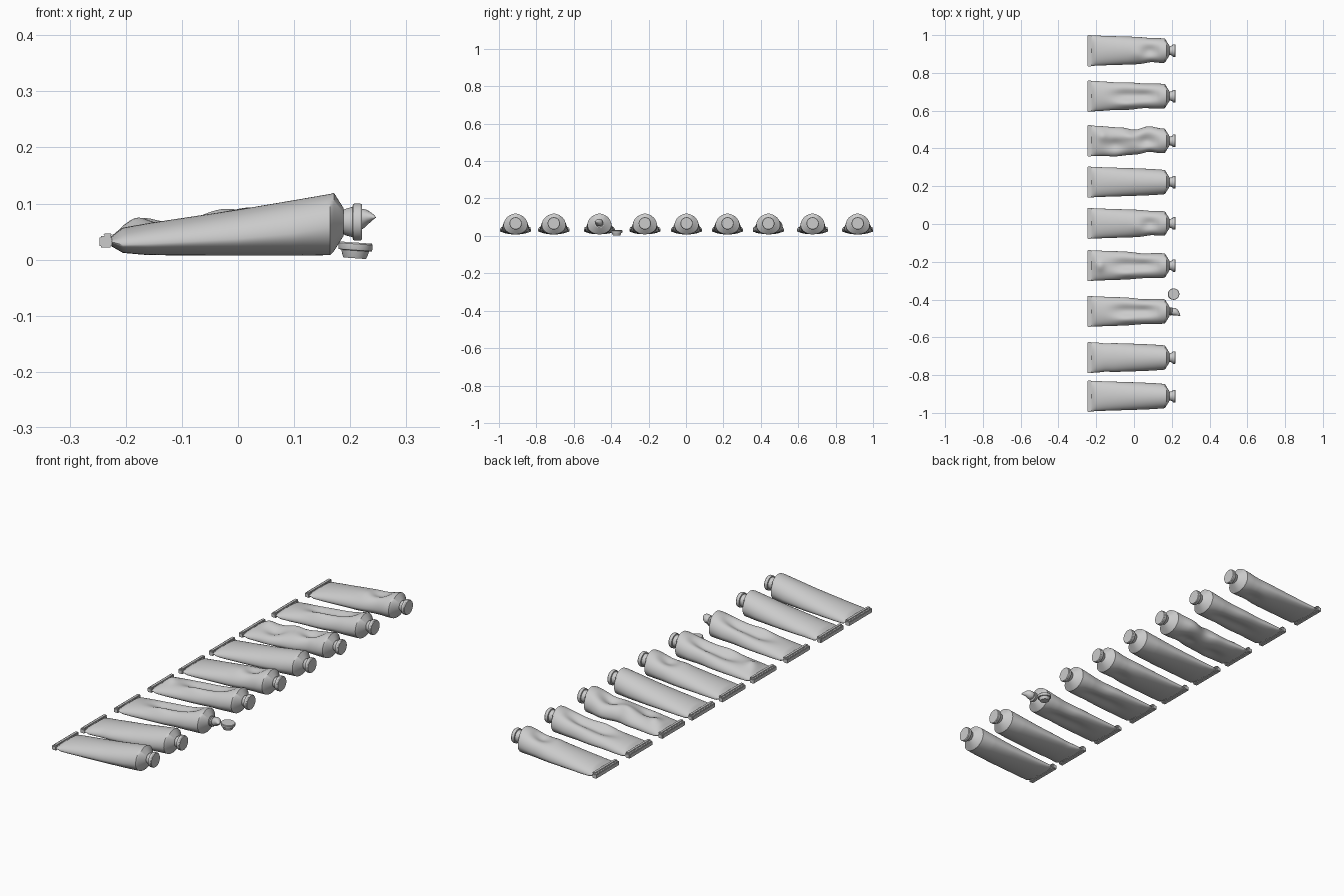
import bpy, bmesh
from math import sin, cos, pi, exp, radians
from mathutils import Vector, Matrix

if "Cube" in bpy.data.objects:
    bpy.data.objects.remove(bpy.data.objects["Cube"])

AXIS_Z = 0.067
SEG = 48


def add_object(name, bm, loc=(0, 0, 0)):
    bmesh.ops.recalc_face_normals(bm, faces=bm.faces)
    me = bpy.data.meshes.new(name)
    bm.to_mesh(me)
    bm.free()
    ob = bpy.data.objects.new(name, me)
    ob.location = loc
    bpy.context.collection.objects.link(ob)
    return ob


def loft(bm, rings):
    """Skin closed rings of points and cap both ends."""
    vs = [[bm.verts.new(p) for p in r] for r in rings]
    n = len(vs[0])
    for a, b in zip(vs, vs[1:]):
        for i in range(n):
            j = (i + 1) % n
            bm.faces.new((a[i], a[j], b[j], b[i]))
    bm.faces.new(vs[0])
    bm.faces.new(vs[-1])


def lathe(name, profile, loc):
    """Revolve (x, radius) pairs around the x axis."""
    bm = bmesh.new()
    loft(bm, [[(x, r * cos(2 * pi * i / 32), r * sin(2 * pi * i / 32)) for i in range(32)]
              for x, r in profile])
    return add_object(name, bm, loc)


# Body stations: x, half width, widest z, bottom z, top z
STATIONS = [(-0.226, .081, .032, .024, .042), (-0.205, .080, .026, .012, .057),
            (-0.16, .078, .028, .008, .065), (0.0, .073, .037, .007, .089),
            (0.10, .069, .047, .007, .106), (0.164, .064, .058, .008, .117)]


def station(x):
    for a, b in zip(STATIONS, STATIONS[1:]):
        if x <= b[0] + 1e-6:
            t = (x - a[0]) / (b[0] - a[0])
            return [p + (q - p) * t for p, q in zip(a[1:], b[1:])]


def gauss(d, s):
    return exp(-(d / s) ** 2)


def tube_body(name, y0, dents, waists):
    bm = bmesh.new()
    rings = []
    rows = 56
    for k in range(rows + 1):
        x = -0.226 + 0.39 * k / rows
        w, zw, zb, zt = station(x)
        # dents fade out at the rigid shoulder and the crimp
        fade = min(1, (0.164 - x) / 0.04) * min(1, (x + 0.226) / 0.03)
        ring = []
        for i in range(SEG):
            a = 2 * pi * i / SEG
            y, s = w * cos(a), sin(a)
            z = zw + s * ((zt - zw) if s > 0 else (zw - zb))
            for dx, dy, sx, sy, depth in dents:
                g = gauss(x - dx, sx) * gauss(y - dy, sy) * depth * fade
                z += -g * s if s > 0 else -0.45 * max(g, 0) * s
            for wx, sx, up, down in waists:
                g = gauss(x - wx, sx) * fade
                y -= g * (up if y > 0 else -down) * abs(cos(a))
            ring.append((x, y, z))
        rings.append(ring)
    # conical shoulder
    for x, r in ((0.171, .052), (0.188, .025)):
        rings.append([(x, r * cos(2 * pi * i / SEG), AXIS_Z + r * sin(2 * pi * i / SEG))
                      for i in range(SEG)])
    loft(bm, rings)
    add_object(name, bm, (0, y0, 0))


def crimp(y0, n):
    # folded strip at the tail, with a second flap on top
    for part, size, loc in (("tail_crimp", (.022, .166, .020), (-.236, 0, .032)),
                            ("crimp_fold", (.016, .162, .006), (-.232, 0, .044))):
        bm = bmesh.new()
        bmesh.ops.create_cube(bm, size=1)
        bmesh.ops.scale(bm, vec=size, verts=bm.verts)
        bmesh.ops.bevel(bm, geom=bm.edges[:], offset=.0025, segments=2, affect='EDGES')
        add_object(f"{part}_{n}", bm, (loc[0], y0, loc[2]))


CAP = [(0, .022), (.005, .024), (.016, .027), (.017, .032), (.020, .033),
       (.030, .033), (.033, .031)]

NEAR = [(.085, 0, .045, .035, .022), (.02, -.02, .03, .03, -.004)]
LONG = [(.06, .005, .07, .032, .026), (-.05, .005, .07, .032, .022),
        (-.04, -.045, .05, .02, -.010)]
FOLD = [(.07, .0, .05, .035, .030), (-.10, -.02, .05, .03, .022),
        (-.17, .03, .03, .03, -.014), (-.03, .03, .04, .025, -.010)]
BUMP = [(-.18, .0, .025, .03, -.014)]

# y centre, dents (x, y, x size, y size, depth), side pinches (x, size, +y, -y)
TUBES = [(.918, NEAR, [(.09, .04, .003, .008)]),
         (.677, LONG, [(.05, .06, .004, .007), (-.1, .05, .003, .003)]),
         (.440, FOLD, [(.0, .045, .014, .0), (.08, .04, -.008, .012), (-.1, .05, .004, -.006)]),
         (.222, [], []),
         (.003, NEAR, [(.09, .04, .003, .007)]),
         (-.220, LONG + BUMP, [(.05, .06, .007, .004)]),
         (-.463, LONG, [(.05, .06, .006, .004)]),
         (-.707, [], [(-.15, .03, .003, .003)]),
         (-.911, [], [])]
OPEN = 6

for n, (y0, dents, waists) in enumerate(TUBES):
    tube_body(f"tube_body_{n}", y0, dents, waists)
    crimp(y0, n)
    if n != OPEN:
        lathe(f"cap_{n}", CAP, (.188, y0, AXIS_Z))

# Open tube: threaded neck, squeezed paint and the cap lying beside it
yo = TUBES[OPEN][0]
lathe("neck", [(0, .020), (.004, .020), (.005, .022), (.008, .022), (.009, .020),
               (.012, .020), (.013, .022), (.016, .022), (.017, .019)], (.186, yo, AXIS_Z))

path = [((.200, 0, .068), .016), ((.205, 0, .069), .021), ((.212, -.001, .071), .023),
        ((.220, -.004, .074), .021), ((.228, -.009, .076), .016),
        ((.235, -.015, .076), .010), ((.241, -.021, .076), .005), ((.245, -.025, .075), .001)]
rings = []
for k, (p, r) in enumerate(path):
    p = Vector(p)
    d = Vector(path[min(k + 1, len(path) - 1)][0]) - Vector(path[max(k - 1, 0)][0])
    side = d.cross(Vector((0, 0, 1))).normalized()
    up = side.cross(d).normalized()
    rings.append([p + r * (.9 * cos(2 * pi * i / 24) * side + .85 * sin(2 * pi * i / 24) * up)
                  for i in range(24)])
bm = bmesh.new()
loft(bm, rings)
add_object("paint_blob", bm, (0, yo, 0))

loose = lathe("loose_cap", [(x * .85, r * .92) for x, r in CAP], (.208, -.371, .0025))
loose.rotation_euler = (0, radians(-86), 0)

# Smooth shading with crisp rims
for ob in bpy.data.objects:
    ob.select_set(True)
    bpy.context.view_layer.objects.active = ob
bpy.ops.object.shade_smooth_by_angle(angle=radians(32))
